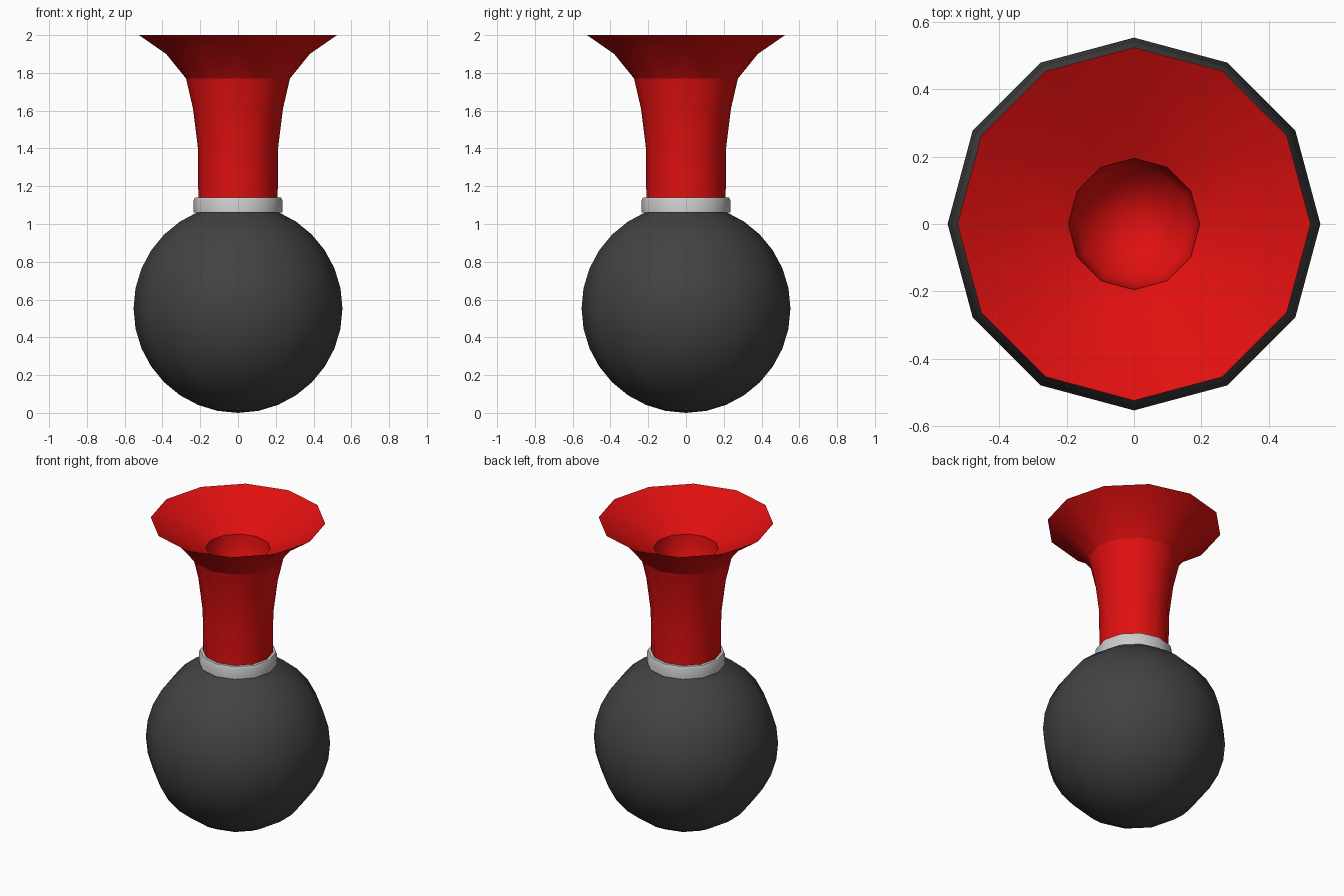
import bpy, bmesh, math

if "Cube" in bpy.data.objects:
    bpy.data.objects.remove(bpy.data.objects["Cube"])

SIDES = 12


def material(name, rgb):
    m = bpy.data.materials.new(name)
    m.diffuse_color = (*rgb, 1.0)
    m.use_nodes = True
    m.node_tree.nodes["Principled BSDF"].inputs["Base Color"].default_value = m.diffuse_color
    return m


red = material("red", (0.75, 0.005, 0.005))
rubber = material("dark grey rubber", (0.055, 0.055, 0.055))
metal = material("light grey metal", (0.6, 0.6, 0.6))


def lathe(name, profile, mat, angle=math.pi):
    """Revolve (radius, z) points about z; points run so faces look outwards."""
    bm = bmesh.new()
    rings = []
    for r, z in profile:
        if r < 1e-4:
            rings.append([bm.verts.new((0, 0, z))] * SIDES)
        else:
            rings.append([bm.verts.new((r * math.cos(math.tau * i / SIDES),
                                        r * math.sin(math.tau * i / SIDES), z))
                          for i in range(SIDES)])
    for low, high in zip(rings, rings[1:]):
        for i in range(SIDES):
            j = (i + 1) % SIDES
            corners = list(dict.fromkeys((low[i], low[j], high[j], high[i])))
            bm.faces.new(corners)
    mesh = bpy.data.meshes.new(name)
    bm.to_mesh(mesh)
    bm.free()
    mesh.materials.append(mat)
    ob = bpy.data.objects.new(name, mesh)
    bpy.context.collection.objects.link(ob)
    bpy.ops.object.select_all(action='DESELECT')
    ob.select_set(True)
    bpy.context.view_layer.objects.active = ob
    if angle < math.pi:
        bpy.ops.object.shade_smooth_by_angle(angle=angle)
    else:
        bpy.ops.object.shade_smooth()
    return ob


# Squeeze bulb: sphere, open where it enters the collar
R = 0.553
lathe("bulb", [(R * math.sin(math.pi * k / 16), R - R * math.cos(math.pi * k / 16))
               for k in range(15)], rubber)

# Metal collar with a slightly rounded top edge
lathe("collar", [(0.20, 1.06), (0.235, 1.06), (0.235, 1.125), (0.228, 1.14), (0.20, 1.14)],
      metal, math.radians(50))

# Horn neck and flared bell, kept separate for the crisp line between them
lathe("horn_neck", [(0.21, 1.12), (0.212, 1.4), (0.238, 1.61), (0.275, 1.77)], red)
lathe("horn_bell", [(0.275, 1.77), (0.38, 1.90), (0.524, 2.0)], red)

# Inside of the bell and the throat
lathe("bell_inside", [(0.524, 2.0), (0.375, 1.91), (0.195, 1.82)], red)
lathe("throat", [(0.195, 1.82), (0.17, 1.55), (0, 1.47)], red)
